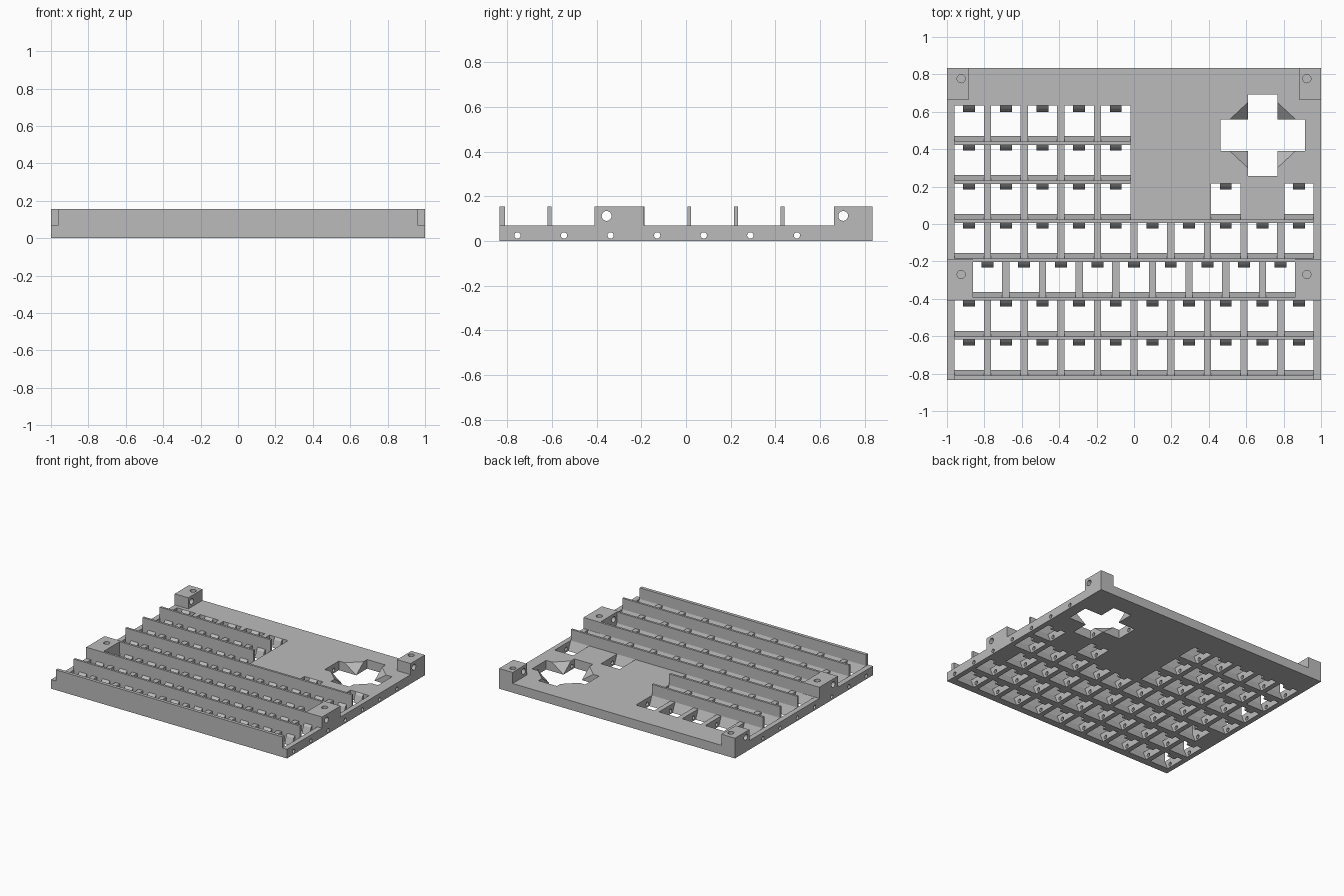
import bpy
import bmesh
from math import pi
from mathutils import Matrix

if "Cube" in bpy.data.objects:
    bpy.data.objects.remove(bpy.data.objects["Cube"])

GREY = (0.5, 0.5, 0.5, 1)
mat = bpy.data.materials.new("plain grey")
mat.use_nodes = True
mat.diffuse_color = GREY
mat.node_tree.nodes["Principled BSDF"].inputs["Base Color"].default_value = GREY

PLATE, TOP, HALF_Y = 0.07, 0.155, 0.835
PITCH_X, PITCH_Y, CELL = 0.196, 0.2083, 0.157
SIDE = 0.96


def prism(bm, profile, x0, x1):
    """Extrude a (y, z) profile along x."""
    ends = [[bm.verts.new((x, y, z)) for y, z in profile] for x in (x0, x1)]
    n = len(profile)
    faces = [bm.faces.new(ends[0]), bm.faces.new(ends[1][::-1])]
    for i in range(n):
        j = (i + 1) % n
        faces.append(bm.faces.new((ends[0][i], ends[1][i], ends[1][j], ends[0][j])))
    bmesh.ops.recalc_face_normals(bm, faces=faces)


def box(bm, x0, x1, y0, y1, z0, z1):
    prism(bm, [(y0, z0), (y1, z0), (y1, z1), (y0, z1)], x0, x1)


def drill(bm, center, radius, length, axis):
    turn = Matrix.Rotation(pi / 2, 4, "Y") if axis == "x" else Matrix()
    bmesh.ops.create_cone(bm, cap_ends=True, segments=24, radius1=radius, radius2=radius,
                          depth=length, matrix=Matrix.Translation(center) @ turn)


def finish(name, bm):
    mesh = bpy.data.meshes.new(name)
    bm.to_mesh(mesh)
    bm.free()
    mesh.materials.append(mat)
    obj = bpy.data.objects.new(name, mesh)
    bpy.context.collection.objects.link(obj)
    return obj


def cut(obj, name, bm):
    cutter = finish(name, bm)
    cutter.hide_render = True
    cutter.hide_viewport = True
    mod = obj.modifiers.new(name, "BOOLEAN")
    mod.operation = "DIFFERENCE"
    mod.solver = "EXACT"
    mod.object = cutter
    bpy.context.view_layer.update()
    # Bake the cut, then drop the helper
    graph = bpy.context.evaluated_depsgraph_get()
    mesh = bpy.data.meshes.new_from_object(obj.evaluated_get(graph))
    obj.modifiers.clear()
    obj.data = mesh
    bpy.data.objects.remove(cutter)


# Rows from back to front: the cell columns used in each
left_five = list(range(5))
all_ten = list(range(10))
rows = [left_five, left_five, left_five + [7, 9], all_ten, list(range(9)), all_ten, all_ten]
wall_backs = [0.44 - PITCH_Y * r for r in range(7)]

# Base plate
bm = bmesh.new()
box(bm, -1, 1, -HALF_Y, HALF_Y, 0, PLATE)
plate = finish("base_plate", bm)

# Key openings with a sloped front edge, and the small catch at the back of each
cells, catches = bmesh.new(), bmesh.new()
for r, (columns, y) in enumerate(zip(rows, wall_backs)):
    back = y + 0.193
    shift = PITCH_X / 2 if r == 4 else 0
    for c in columns:
        x = -SIDE + shift + c * PITCH_X
        prism(cells, [(y - 0.003, 0.077), (y + 0.033, -0.007), (back, -0.007), (back, 0.077)],
              x, x + CELL)
        mid = x + CELL / 2
        prism(catches, [(back, 0), (back - 0.033, 0), (back - 0.015, 0.055), (back, PLATE)],
              mid - 0.032, mid + 0.032)
cut(plate, "key_opening_cutter", cells)
finish("key_catches", catches)

# Cross-shaped opening with sloped inner corners
CX, CY = 0.688, 0.475
arm_x, arm_y, half_w, half_h = 0.225, 0.218, 0.078, 0.085
for name, hx, hy in (("wide_arm_cutter", arm_x, half_h), ("tall_arm_cutter", half_w, arm_y)):
    bm = bmesh.new()
    box(bm, CX - hx, CX + hx, CY - hy, CY + hy, -0.1, 0.2)
    cut(plate, name, bm)
for sx in (-1, 1):
    for sy in (-1, 1):
        bm = bmesh.new()
        def corner(dx, dy, z):
            return bm.verts.new((CX + sx * dx, CY + sy * dy, z))
        inset = 0.01
        points = [corner(half_w, half_h, 0), corner(half_w - inset, half_h - inset, 0.08),
                  corner(half_w + 0.122, half_h - inset, 0.08),
                  corner(half_w - inset, half_h + 0.113, 0.08)]
        bmesh.ops.convex_hull(bm, input=points)
        bmesh.ops.recalc_face_normals(bm, faces=bm.faces[:])
        cut(plate, "corner_slope_cutter", bm)

# Axle holes running across every row
bm = bmesh.new()
for y in wall_backs:
    drill(bm, (0, y + 0.056, 0.025), 0.014, 2.2, "x")
cut(plate, "axle_hole_cutter", bm)

# Upright walls in front of each row
for r, y in enumerate(wall_backs):
    bm = bmesh.new()
    front = -HALF_Y if r == 6 else y - 0.017
    x1 = -0.02 if r < 2 else SIDE
    side = 0.862 if r in (3, 4) else SIDE
    box(bm, -side, min(x1, side), front, y, PLATE, TOP)
    finish(f"row_wall_{r + 1}", bm)

# Mounting blocks, drilled from above and from the side
for where, inner, y0, y1, hole_y, side_y in (("back", 0.885, 0.662, HALF_Y, 0.777, 0.703),
                                             ("middle", 0.862, -0.41, -0.187, -0.27, -0.355)):
    for side, s in (("left", 1), ("right", -1)):
        bm = bmesh.new()
        box(bm, min(s, s * inner), max(s, s * inner), y0, y1, PLATE, TOP)
        block = finish(f"{where}_{side}_block", bm)
        bm = bmesh.new()
        drill(bm, (s * 0.924, hole_y, 0.15), 0.022, 0.14, "z")
        cut(block, "screw_hole_cutter", bm)
        bm = bmesh.new()
        drill(bm, (s * 0.924, side_y, 0.112), 0.022, 0.4, "x")
        cut(block, "side_hole_cutter", bm)
